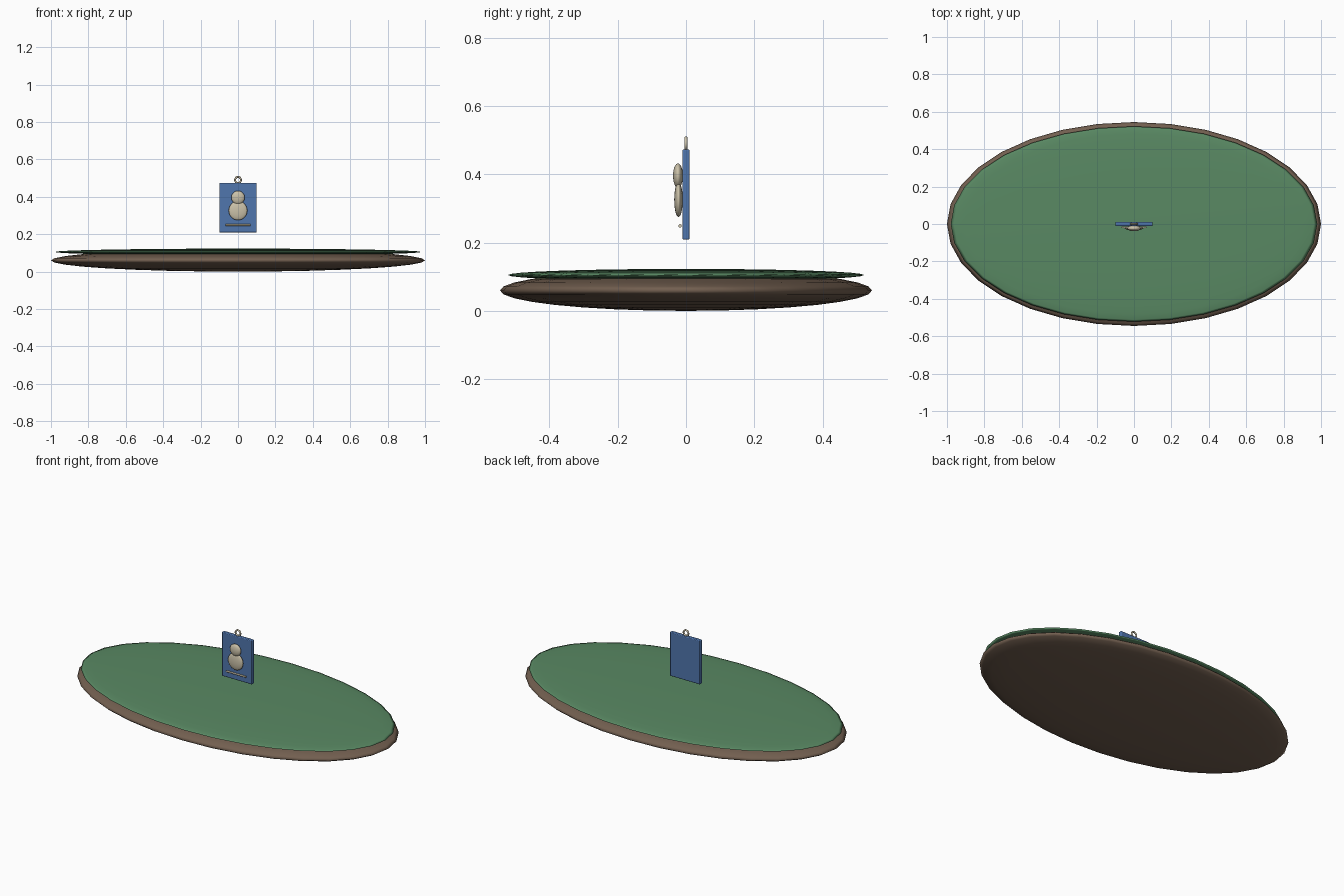
import bpy, math

if "Cube" in bpy.data.objects:
    bpy.data.objects.remove(bpy.data.objects["Cube"])


def material(name, color):
    m = bpy.data.materials.new(name)
    m.diffuse_color = (*color, 1)
    m.use_nodes = True
    m.node_tree.nodes["Principled BSDF"].inputs["Base Color"].default_value = m.diffuse_color
    return m


BROWN = material("earth_brown", (0.17, 0.115, 0.08))
GREEN = material("grass_green", (0.10, 0.25, 0.125))
BLUE = material("tag_blue", (0.08, 0.18, 0.42))
CREAM = material("cream", (0.60, 0.54, 0.40))


def finish(name, mat, smooth=True):
    ob = bpy.context.object
    ob.name = name
    ob.data.materials.append(mat)
    bpy.ops.object.transform_apply(location=False, rotation=True, scale=True)
    if smooth:
        bpy.ops.object.shade_smooth()
    return ob


def ellipsoid(name, loc, radii, mat):
    bpy.ops.mesh.primitive_uv_sphere_add(segments=32, ring_count=16, radius=1, location=loc)
    bpy.context.object.scale = radii
    return finish(name, mat)


# Oval ground: flattened soil with a thinner grass lens on top
ellipsoid("soil_base", (0, 0, 0.06), (1.0, 0.545, 0.06), BROWN)
ellipsoid("grass_top", (0, 0, 0.105), (0.98, 0.522, 0.018), GREEN)

# Upright tag plate with softened edges
bpy.ops.mesh.primitive_cube_add(size=1, location=(0, 0, 0.341))
bpy.context.object.scale = (0.2, 0.021, 0.265)
plate = finish("tag_plate", BLUE, smooth=False)
bevel = plate.modifiers.new("soft_edges", 'BEVEL')
bevel.width = 0.004
bevel.segments = 2
bpy.ops.object.shade_smooth_by_angle(angle=math.radians(30))

# Raised figure on the front of the tag
ellipsoid("figure_head", (0, -0.0235, 0.396), (0.036, 0.0145, 0.036), CREAM)
ellipsoid("figure_body", (0, -0.022, 0.326), (0.05, 0.0125, 0.051), CREAM)

# Thin bar below the figure
bpy.ops.mesh.primitive_cylinder_add(vertices=16, radius=0.005, depth=0.132,
                                    location=(0, -0.0175, 0.249),
                                    rotation=(0, math.pi / 2, 0))
finish("figure_bar", CREAM, smooth=False)
bpy.ops.object.shade_smooth_by_angle(angle=math.radians(40))

# Hanging ring on the top edge
bpy.ops.mesh.primitive_torus_add(major_radius=0.016, minor_radius=0.005,
                                 major_segments=32, minor_segments=12,
                                 location=(0, 0, 0.490),
                                 rotation=(math.pi / 2, 0, 0))
finish("hanging_ring", CREAM)
